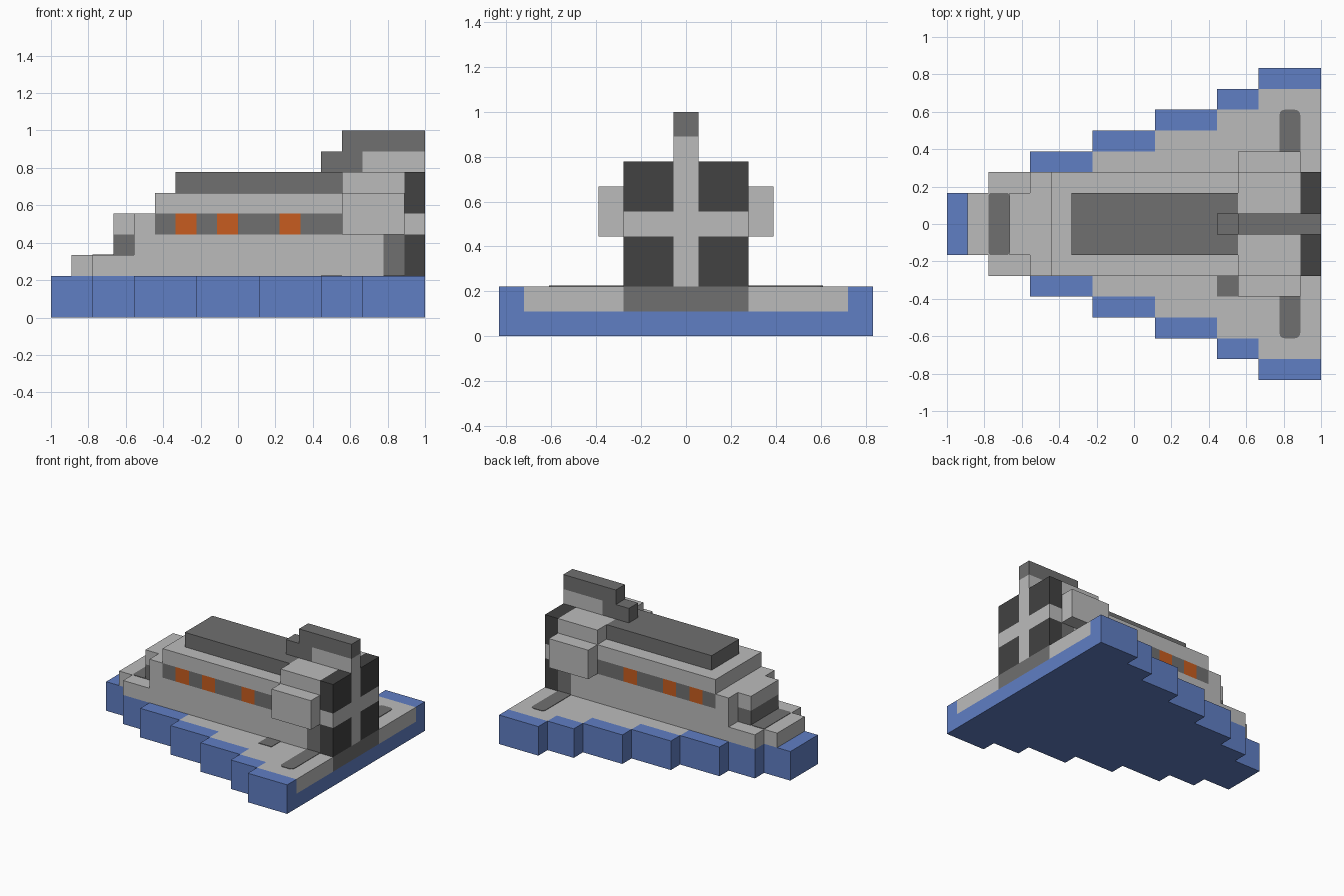
import bpy
import bmesh
from mathutils import Matrix, Vector

cube = bpy.data.objects.get("Cube")
if cube:
    bpy.data.objects.remove(cube, do_unlink=True)

U = 1 / 9  # size of one block


def material(name, rgb):
    m = bpy.data.materials.new(name)
    m.use_nodes = True
    m.diffuse_color = (*rgb, 1)
    bsdf = next(n for n in m.node_tree.nodes if n.type == "BSDF_PRINCIPLED")
    bsdf.inputs["Base Color"].default_value = (*rgb, 1)
    return m


BLUE = material("hull_blue", (0.117, 0.209, 0.55))
LIGHT = material("light_grey", (0.50, 0.50, 0.50))
DARK = material("dark_grey", (0.160, 0.160, 0.160))
BLACK = material("engine_black", (0.054, 0.054, 0.054))
ORANGE = material("window_orange", (0.57, 0.107, 0.014))


def box(name, mat, x, y, z, round_corners=0):
    """Box from (min, max) ranges in blocks, with optional rounded upright edges."""
    lo, hi = (Vector(c) * U for c in zip(x, y, z))
    bm = bmesh.new()
    bmesh.ops.create_cube(bm, size=1)
    bm.transform(Matrix.Translation((lo + hi) / 2) @ Matrix.Diagonal((*(hi - lo), 1)))
    if round_corners:
        upright = [e for e in bm.edges
                   if abs(e.verts[0].co.z - e.verts[1].co.z) > 1e-4]
        bmesh.ops.bevel(bm, geom=upright, offset=round_corners * U,
                        segments=3, profile=0.5, affect="EDGES")
    mesh = bpy.data.meshes.new(name)
    bm.to_mesh(mesh)
    bm.free()
    mesh.materials.append(mat)
    ob = bpy.data.objects.new(name, mesh)
    bpy.context.collection.objects.link(ob)
    return ob


def centred(name, mat, x, half, z, **kw):
    return box(name, mat, x, (-half, half), z, **kw)


def pair(name, mat, x, y, z, **kw):
    """Matching boxes on the two long sides."""
    box(name + "_near", mat, x, (-y[1], -y[0]), z, **kw)
    box(name + "_far", mat, x, y, z, **kw)


# Stepped hull: blue base and rim with a light deck let into the top
steps = [-9, -7, -5, -2, 1, 4, 6, 9]
for i, (x0, x1) in enumerate(zip(steps, steps[1:])):
    half = 1.5 + i
    centred(f"hull_base_{i}", BLUE, (x0, x1), half, (0, 1))
    pair(f"hull_rim_{i}", BLUE, (x0, x1), (half - 1, half), (1, 2))
    start = -8 if i == 0 else x0
    end = 8 if x1 == 9 else x1
    centred(f"deck_{i}", LIGHT, (start, end), half - 1, (1, 2))
centred("bow_rim", BLUE, (-9, -8), 0.5, (1, 2))
pair("stern_deck", LIGHT, (8, 9), (2.5, 6.5), (1, 2))
centred("stern_sill", DARK, (8, 9), 2.5, (1, 2))

# Deck markings
T = 0.03
pair("deck_marking", DARK, (7, 8), (2.3, 5.5), (2, 2 + T), round_corners=0.25)
box("deck_hatch", DARK, (4, 5), (-3.5, -2.5), (2, 2 + T))
centred("bow_hatch", DARK, (-7, -6), 1.5, (3, 3 + T), round_corners=0.15)

# Bow steps and bridge
centred("bow_step", LIGHT, (-8, -7), 1.5, (2, 3))
centred("bridge_base", DARK, (-6, -5), 1.5, (3, 4))
centred("bridge_top", LIGHT, (-6, -5), 1.5, (4, 5))

# Main body in layers
centred("body_bottom", LIGHT, (-7, 7), 2.5, (2, 3))
centred("body_lower", LIGHT, (-5, 7), 2.5, (3, 4))
centred("body_front", LIGHT, (-5, -4), 2.5, (4, 5))
centred("body_rear", LIGHT, (5, 8), 2.5, (4, 5))
centred("body_rear_panel", DARK, (7, 8), 2.5, (2, 4))
centred("body_upper", LIGHT, (-4, 8), 2.5, (5, 6))
centred("roof", DARK, (-3, 5), 1.5, (6, 7))
centred("rear_block", LIGHT, (5, 8), 2.5, (6, 7))
pair("side_pod", LIGHT, (5, 8), (2.5, 3.5), (4, 6))

# Window band: dark and orange lengths in turn
cuts = [-4, -3, -2, -1, 0, 2, 3, 5]
for i, (x0, x1) in enumerate(zip(cuts, cuts[1:])):
    name, mat = ("window", ORANGE) if i % 2 else ("window_band", DARK)
    centred(f"{name}_{i}", mat, (x0, x1), 2.5, (4, 5))

# Four engines split by a light cross
for name, z in (("lower", (2, 4)), ("upper", (5, 7))):
    pair(f"engine_{name}", BLACK, (8, 9), (0.5, 2.5), z)
    centred(f"cross_{name}", LIGHT, (8, 9), 0.5, z)
centred("cross_bar", LIGHT, (8, 9), 2.5, (4, 5))

# Tail fin
centred("fin_front", DARK, (4, 6), 0.5, (7, 8))
centred("fin_base", LIGHT, (6, 9), 0.5, (7, 8))
centred("fin_top", DARK, (5, 9), 0.5, (8, 9))
